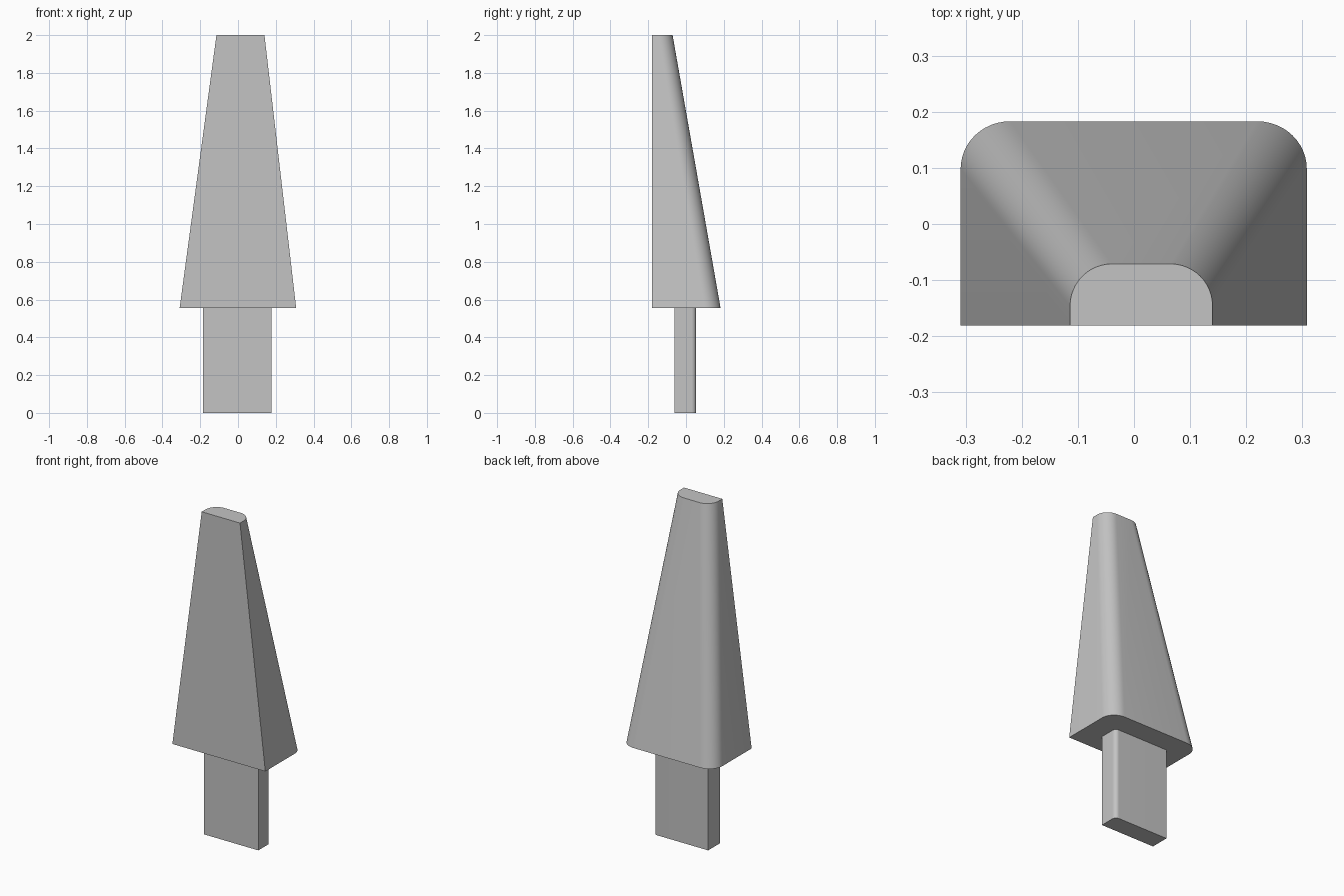
import bpy
import bmesh
from math import cos, sin, pi, radians

cube = bpy.data.objects.get("Cube")
if cube:
    bpy.data.objects.remove(cube, do_unlink=True)

# Single plain grey
grey = bpy.data.materials.new("plain_grey")
grey.use_nodes = True
colour = (0.55, 0.55, 0.55, 1)
grey.diffuse_color = colour
grey.node_tree.nodes["Principled BSDF"].inputs["Base Color"].default_value = colour

STEPS = 12


def outline(x0, x1, y0, y1, rx, ry, round_left=True):
    """Rectangle with a square front and rounded back corners."""
    pts = [(x0, y0), (x1, y0)]
    for i in range(STEPS + 1):
        a = pi / 2 * i / STEPS
        pts.append((x1 - rx + rx * cos(a), y1 - ry + ry * sin(a)))
    if not round_left:
        return pts + [(x0, y1)]
    for i in range(STEPS + 1):
        a = pi / 2 + pi / 2 * i / STEPS
        pts.append((x0 + rx + rx * cos(a), y1 - ry + ry * sin(a)))
    return pts


def loft(name, lower, z0, upper, z1):
    """Closed solid between two matching outlines."""
    bm = bmesh.new()
    low = [bm.verts.new((x, y, z0)) for x, y in lower]
    top = [bm.verts.new((x, y, z1)) for x, y in upper]
    n = len(low)
    bm.faces.new(low[::-1])
    bm.faces.new(top)
    for i in range(n):
        j = (i + 1) % n
        bm.faces.new((low[i], low[j], top[j], top[i]))
    bmesh.ops.recalc_face_normals(bm, faces=bm.faces)
    mesh = bpy.data.meshes.new(name)
    bm.to_mesh(mesh)
    bm.free()
    mesh.materials.append(grey)
    obj = bpy.data.objects.new(name, mesh)
    bpy.context.collection.objects.link(obj)
    bpy.ops.object.select_all(action="DESELECT")
    obj.select_set(True)
    bpy.context.view_layer.objects.active = obj
    bpy.ops.object.shade_smooth_by_angle(angle=radians(30))


# Tapered body, flat in front and leaning forward at the back
loft("tapered_body",
     outline(-0.309, 0.308, -0.181, 0.183, 0.088, 0.085), 0.555,
     outline(-0.114, 0.14, -0.181, -0.071, 0.075, 0.075), 2.0)

# Tang below the body, with one softened back corner
tang = outline(-0.185, 0.177, -0.06, 0.054, 0.025, 0.025, round_left=False)
loft("tang", tang, 0.0, tang, 0.555)
